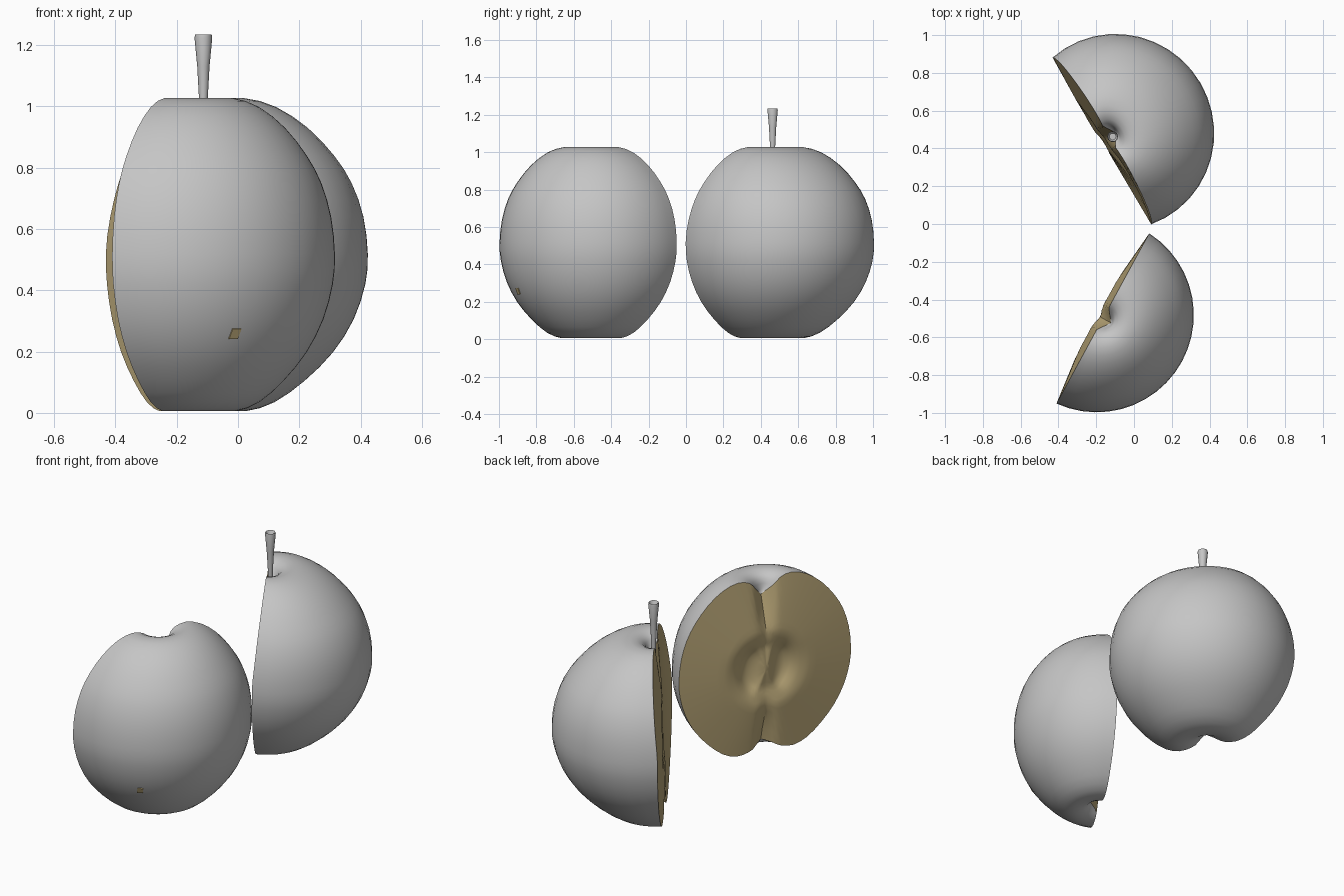
import bpy, bmesh, math
from mathutils import Matrix, Vector

if "Cube" in bpy.data.objects:
    bpy.data.objects.remove(bpy.data.objects["Cube"])


def material(name, rgb):
    m = bpy.data.materials.new(name)
    m.diffuse_color = (*rgb, 1)
    m.use_nodes = True
    m.node_tree.nodes["Principled BSDF"].inputs["Base Color"].default_value = m.diffuse_color
    return m


GREY = material("grey_skin", (0.56, 0.56, 0.56))
TAN = material("tan_flesh", (0.52, 0.41, 0.20))

# Half outline of the fruit: (radius, height), bottom dimple to top dimple
PROFILE = [(0, .055), (.05, .04), (.10, .015), (.17, .006), (.25, .035), (.335, .105),
           (.415, .198), (.473, .305), (.506, .42), (.513, .52), (.50, .64), (.466, .75),
           (.415, .84), (.34, .93), (.25, .998), (.16, 1.027), (.09, 1.01), (.05, .965), (0, .91)]


def refine(pts):
    """Insert one smooth midpoint between neighbouring points."""
    out = []
    for i in range(len(pts) - 1):
        p = [pts[max(0, min(len(pts) - 1, i + k))] for k in (-1, 0, 1, 2)]
        mid = tuple((9 * (p[1][k] + p[2][k]) - p[0][k] - p[3][k]) / 16 for k in (0, 1))
        out += [pts[i], mid]
    return out + [pts[-1]]


OUTLINE = [(max(0, r), z) for r, z in refine(PROFILE)]


def channel(y, z):
    """Groove left by the stalk and the blossom end, fading at the core."""
    fade = min(1, max(0, (abs(z - .5) - .17) / .25))
    return .05 * max(0, 1 - abs(y) / .065) * fade


def core(y, z):
    """Shallow bowl with two seed pockets either side of a ridge."""
    q = max(0, 1 - math.hypot(y / .24, (z - .5) / .22))
    pocket = max(0, 1 - ((abs(y) - .09) / .075) ** 2 - ((z - .5) / .14) ** 2)
    return .035 * min(1, q * 2.2) + .03 * pocket


def finish(name, bm, mats, angle=40):
    mesh = bpy.data.meshes.new(name)
    bmesh.ops.recalc_face_normals(bm, faces=bm.faces)
    bm.to_mesh(mesh)
    bm.free()
    for m in mats:
        mesh.materials.append(m)
    ob = bpy.data.objects.new(name, mesh)
    bpy.context.collection.objects.link(ob)
    bpy.ops.object.select_all(action='DESELECT')
    ob.select_set(True)
    bpy.context.view_layer.objects.active = ob
    bpy.ops.object.shade_smooth_by_angle(angle=math.radians(angle))
    return ob


def fruit_half(name, origin, turn, over, bulge, tilt, hollow):
    """over: how far the cut lies past the axis; tilt: how far its top leans in;
    hollow: how much one side of the cut dips inward."""
    bm = bmesh.new()

    def lean(z):
        return tilt * max(0, (z - .55) / .45)

    # Rounded skin, swept a little over or under half a turn
    segs = 22
    limit = math.acos(-over)
    grid = []
    for r, z in OUTLINE:
        row = []
        for j in range(segs + 1):
            a = limit * (2 * j / segs - 1)
            reach = (over + math.cos(a)) / (1 + over)
            x = r * (over + math.cos(a)) + channel(r, z)
            x += lean(z) * (1 - reach * min(1, r / .15))
            row.append(bm.verts.new((x, r * math.sin(a) / math.sin(limit), z)))
        grid.append(row)
    for lo, hi in zip(grid, grid[1:]):
        for j in range(segs):
            bm.faces.new((lo[j], lo[j + 1], hi[j + 1], hi[j])).material_index = 0
    # Cut flesh face, rings shrinking to the core
    loop = OUTLINE + [(-r, z) for r, z in OUTLINE[-2:0:-1]]
    rings = []
    for s in (1, .85, .7, .58, .5, .44, .39, .34, .29, .24, .19, .14, .09, .04):
        ring = []
        for y, z in loop:
            y, z = y * s, .5 + (z - .5) * s
            x = channel(y, z) + core(y, z) * (s < 1) + lean(z)
            x += (hollow * max(0, -y) - bulge) * (1 - s)
            ring.append(bm.verts.new((x, y, z)))
        rings.append(ring)
    n = len(loop)
    for a, b in zip(rings, rings[1:]):
        for j in range(n):
            k = (j + 1) % n
            bm.faces.new((a[j], a[k], b[k], b[j])).material_index = 1
    bm.faces.new(rings[-1]).material_index = 1
    bmesh.ops.remove_doubles(bm, verts=bm.verts, dist=.0004)
    bm.transform(Matrix.Translation(origin) @ Matrix.Rotation(math.radians(turn), 4, 'Z'))
    return finish(name, bm, (GREY, TAN))


back_half = fruit_half("back_fruit_half", (-.17, .44, 0), 30.6, .18, .015, .045, .3)
front_half = fruit_half("front_fruit_half", (-.165, -.5, 0), -28.6, -.07, .055, 0, 0)

# Stalk: thin, flared, with a hollow tip
bm = bmesh.new()
rows = []
for r, z in [(.012, .92), (.014, 1.02), (.02, 1.13), (.029, 1.225), (.027, 1.235), (.018, 1.215)]:
    rows.append([bm.verts.new((-.113 + r * math.cos(i * math.pi / 5),
                               .463 + r * math.sin(i * math.pi / 5), z)) for i in range(10)])
for a, b in zip(rows, rows[1:]):
    for i in range(10):
        k = (i + 1) % 10
        bm.faces.new((a[i], a[k], b[k], b[i]))
bm.faces.new(rows[0])
bm.faces.new(rows[-1])
finish("stalk", bm, (GREY,))

# Small bare patch on the front half's skin
hit, pos, nor, _ = front_half.closest_point_on_mesh(Vector((-.004, -.91, .252)))
side = Vector((0, 0, 1)).cross(nor).normalized()
up = nor.cross(side)
bm = bmesh.new()
c = pos + nor * .004
rect = [bm.verts.new(c + side * (u * .016 + v * .003) + up * v * .018)
        for u, v in ((-1, -1), (1, -1), (1, 1), (-1, 1))]
base = [bm.verts.new(v.co - nor * .008) for v in rect]
bm.faces.new(rect)
bm.faces.new(base[::-1])
for i in range(4):
    k = (i + 1) % 4
    bm.faces.new((rect[i], base[i], base[k], rect[k]))
finish("bare_patch", bm, (TAN,))
